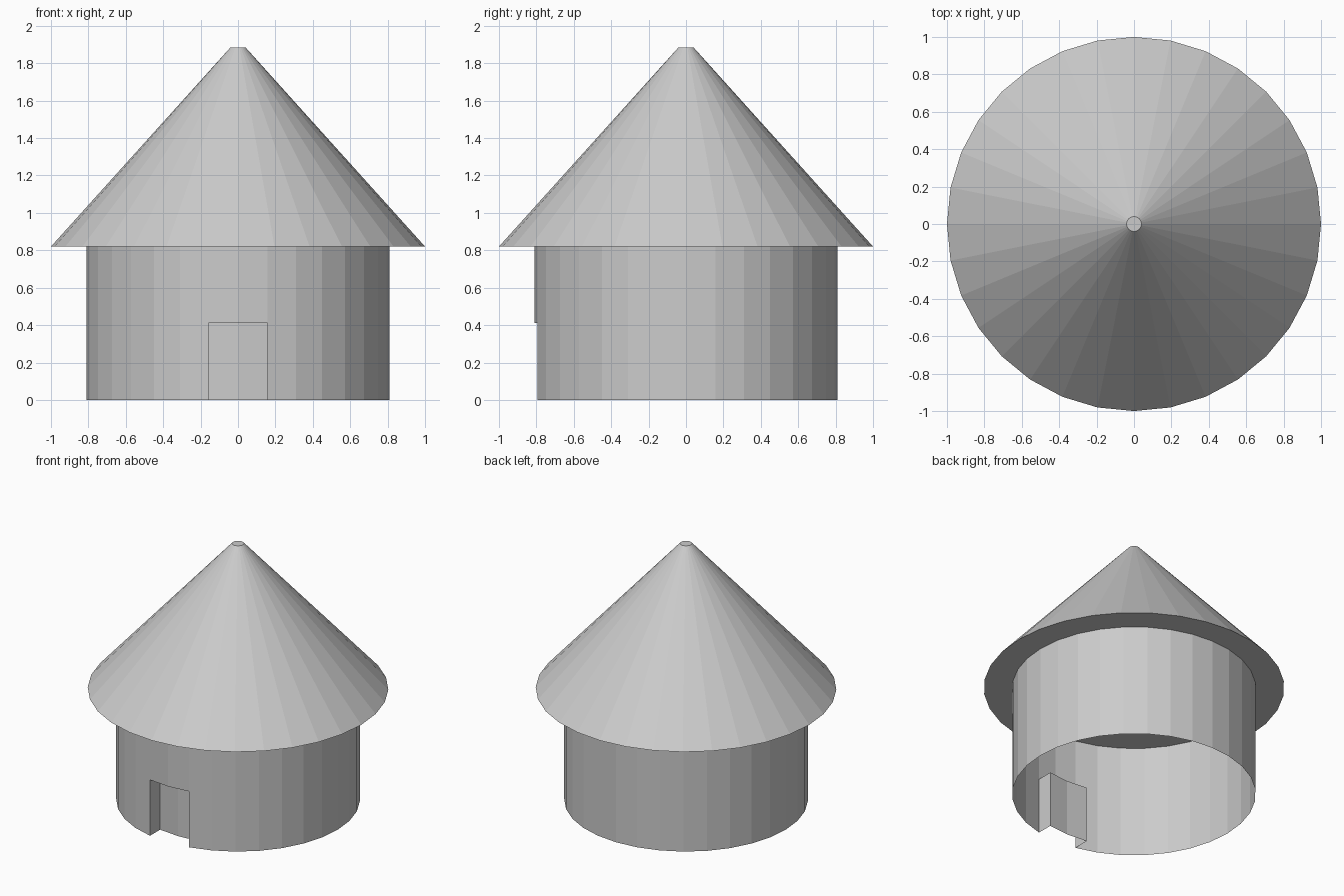
import bpy, bmesh, math

if "Cube" in bpy.data.objects:
    bpy.data.objects.remove(bpy.data.objects["Cube"])

SIDES = 32
WALL_R, WALL_H, DOOR_H, DOOR_DEPTH = 0.81, 0.82, 0.41, 0.117
ROOF_R, TIP_R, ROOF_TOP = 1.0, 0.04, 1.885


def ring(bm, r, z):
    step = 2 * math.pi / SIDES
    return [bm.verts.new((r * math.cos(i * step), r * math.sin(i * step), z))
            for i in range(SIDES)]


def bridge(bm, low, high, skip=()):
    for i in range(SIDES):
        if i not in skip:
            j = (i + 1) % SIDES
            bm.faces.new((low[i], low[j], high[j], high[i]))


def finish(bm, name):
    mesh = bpy.data.meshes.new(name)
    bm.to_mesh(mesh)
    bm.free()
    obj = bpy.data.objects.new(name, mesh)
    bpy.context.collection.objects.link(obj)
    return obj


# Thin round wall, open underneath, with the ceiling closing its top
bm = bmesh.new()
base, mid, top = (ring(bm, WALL_R, z) for z in (0, DOOR_H, WALL_H))
front = SIDES * 3 // 4
bridge(bm, base, mid, skip=(front - 1, front))
bridge(bm, mid, top)
bm.faces.new(top)

# Doorway: the two front facets pushed straight inwards, open at the floor
door = range(front - 1, front + 2)
outer_low, outer_high = [base[i] for i in door], [mid[i] for i in door]
inner_low, inner_high = ([bm.verts.new((v.co.x, v.co.y + DOOR_DEPTH, v.co.z)) for v in row]
                         for row in (outer_low, outer_high))
for k in range(2):
    bm.faces.new((inner_low[k], inner_low[k + 1], inner_high[k + 1], inner_high[k]))
    bm.faces.new((inner_high[k], inner_high[k + 1], outer_high[k + 1], outer_high[k]))
bm.faces.new((outer_low[0], inner_low[0], inner_high[0], outer_high[0]))
bm.faces.new((inner_low[2], outer_low[2], outer_high[2], inner_high[2]))
bm.verts.remove(base[front])  # unused corner in the middle of the opening
finish(bm, "wall_with_doorway")

# Conical roof with a flat tip and an eave underside
bm = bmesh.new()
inner, eave, tip = ring(bm, WALL_R, WALL_H), ring(bm, ROOF_R, WALL_H), ring(bm, TIP_R, ROOF_TOP)
bridge(bm, inner, eave)
bridge(bm, eave, tip)
bm.faces.new(tip)
finish(bm, "roof")
